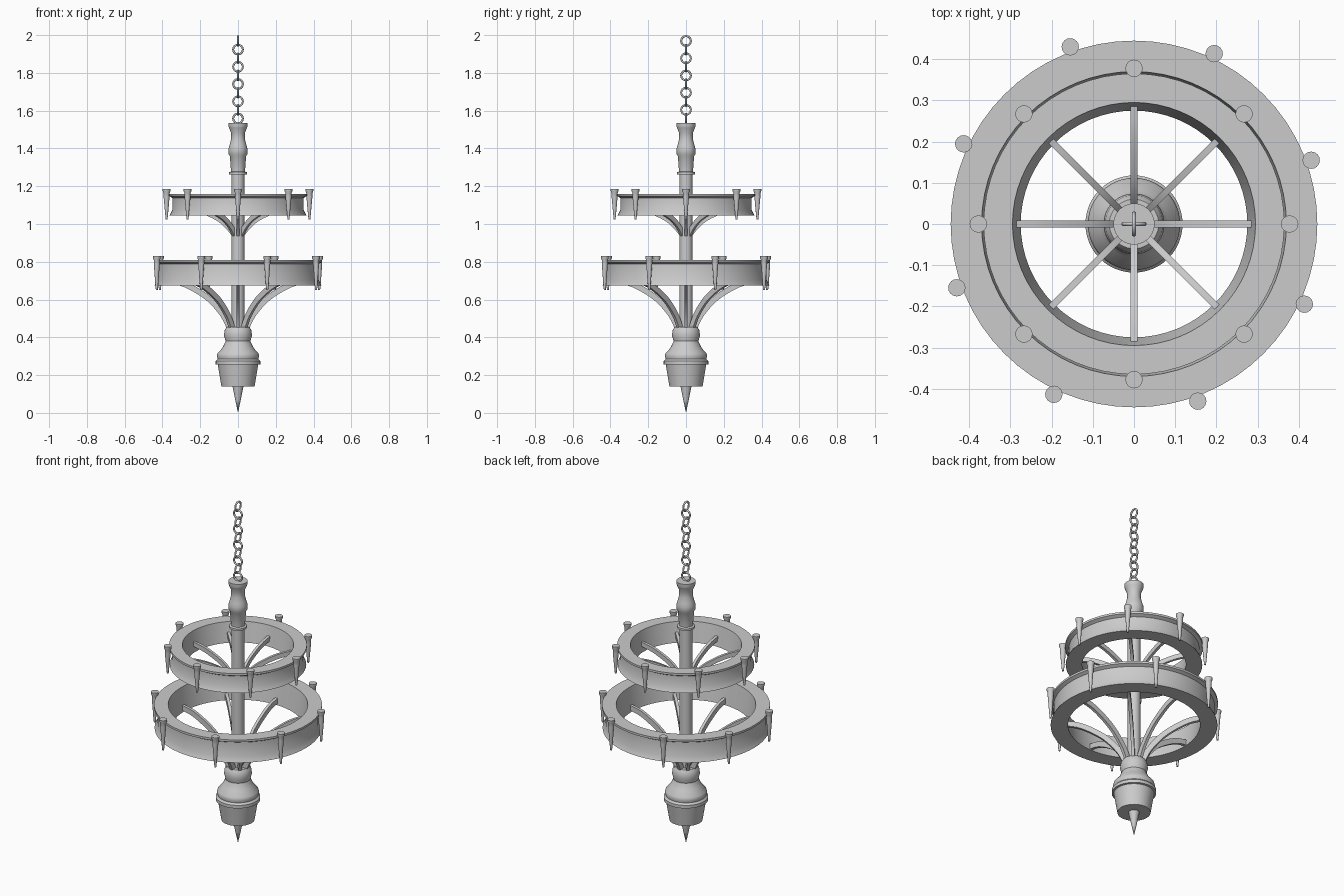
import bpy, bmesh, math
from mathutils import Vector, Matrix

if "Cube" in bpy.data.objects:
    bpy.data.objects.remove(bpy.data.objects["Cube"], do_unlink=True)

GREY = (0.6, 0.6, 0.6, 1.0)
metal = bpy.data.materials.new("grey_metal")
metal.use_nodes = True
metal.diffuse_color = GREY
metal.node_tree.nodes["Principled BSDF"].inputs["Base Color"].default_value = GREY


def finish(name, bm, angle=35):
    bmesh.ops.remove_doubles(bm, verts=bm.verts, dist=1e-5)
    bmesh.ops.recalc_face_normals(bm, faces=bm.faces)
    mesh = bpy.data.meshes.new(name)
    bm.to_mesh(mesh)
    bm.free()
    mesh.materials.append(metal)
    obj = bpy.data.objects.new(name, mesh)
    bpy.context.collection.objects.link(obj)
    bpy.ops.object.select_all(action="DESELECT")
    obj.select_set(True)
    bpy.context.view_layer.objects.active = obj
    bpy.ops.object.shade_smooth_by_angle(angle=math.radians(angle))
    return obj


def lathe(name, profile, segments=48, closed=False):
    """Spin an (r, z) profile round the z axis."""
    bm = bmesh.new()
    verts = [bm.verts.new((r, 0, z)) for r, z in profile]
    edges = [bm.edges.new(pair) for pair in zip(verts, verts[1:])]
    if closed:
        edges.append(bm.edges.new((verts[-1], verts[0])))
    bmesh.ops.spin(bm, geom=verts + edges, axis=(0, 0, 1), cent=(0, 0, 0),
                   angle=math.tau, steps=segments, use_merge=True)
    return finish(name, bm)


def copies_around(obj, count, start, radius=0.0):
    """Place linked copies evenly round the z axis."""
    base = obj.name
    for i in range(count):
        item = obj if i == 0 else obj.copy()
        if i:
            bpy.context.collection.objects.link(item)
        item.name = f"{base}_{i + 1}"
        a = start + math.tau * i / count
        item.location = (radius * math.cos(a), radius * math.sin(a), 0)
        item.rotation_euler.z = a


def arm(name, points, width, depth):
    """Sweep a rectangular bar along a smooth path in the xz plane."""
    p = [Vector((x, 0, z)) for x, z in points]
    p = [2 * p[0] - p[1]] + p + [2 * p[-1] - p[-2]]
    path = []
    for a, b, c, d in zip(p, p[1:], p[2:], p[3:]):
        for k in range(4):
            t = k / 4
            path.append(0.5 * (2 * b + (c - a) * t + (2 * a - 5 * b + 4 * c - d) * t ** 2
                               + (3 * b - a - 3 * c + d) * t ** 3))
    path.append(p[-2])
    bm = bmesh.new()
    rows = []
    for i, v in enumerate(path):
        t = (path[min(i + 1, len(path) - 1)] - path[max(i - 1, 0)]).normalized()
        n = Vector((-t.z, 0, t.x)) * depth / 2
        s = Vector((0, width / 2, 0))
        rows.append([bm.verts.new(v + q) for q in (n + s, n - s, -n - s, s - n)])
    for lo, hi in zip(rows, rows[1:]):
        for j in range(4):
            bm.faces.new((lo[j], lo[j - 1], hi[j - 1], hi[j]))
    bm.faces.new(rows[0])
    bm.faces.new(rows[-1])
    return finish(name, bm)


def ring(name, outer, inner, bottom, top):
    lathe(name, [(inner + 0.005, top), (outer, top), (outer, top - 0.012),
                 (outer - 0.018, top - 0.022), (outer - 0.018, bottom + 0.03),
                 (outer - 0.003, bottom), (inner - 0.015, bottom)], 64, closed=True)


def holder(name, top, height):
    """Flared cap over a tapering spike."""
    return lathe(name, [(0, top), (0.021, top), (0.021, top - 0.01),
                        (0.016, top - 0.022), (0.016, top - 0.04),
                        (0.007, top - height + 0.02), (0.005, top - height),
                        (0, top - height)], 16)


# Central pole and turned top fitting
lathe("pole", [(0, 0.42), (0.034, 0.42), (0.034, 1.27), (0, 1.27)], 32)
lathe("top_fitting", [(0, 1.262), (0.047, 1.262), (0.047, 1.274), (0.037, 1.278),
                      (0.043, 1.36), (0.05, 1.37), (0.05, 1.4), (0.044, 1.42),
                      (0.036, 1.45), (0.036, 1.48), (0.048, 1.51), (0.05, 1.515),
                      (0.05, 1.535), (0, 1.535)])

# Turned lower body and its point
lathe("lower_body", [(0, 0.455), (0.06, 0.455), (0.07, 0.44), (0.074, 0.41),
                     (0.066, 0.38), (0.07, 0.37), (0.082, 0.345), (0.108, 0.315),
                     (0.112, 0.3), (0.108, 0.285), (0.118, 0.275), (0.118, 0.257),
                     (0.107, 0.255), (0.088, 0.14), (0, 0.14)])
lathe("bottom_point", [(0, 0.145), (0.03, 0.145), (0.015, 0.07), (0, 0)], 24)

# Two rings with their hanging holders
ring("lower_ring", 0.445, 0.365, 0.675, 0.81)
ring("upper_ring", 0.365, 0.29, 1.045, 1.16)
copies_around(holder("lower_holder", 0.83, 0.18), 8, math.radians(19.8), 0.457)
copies_around(holder("upper_holder", 1.185, 0.16), 8, 0, 0.378)

# Curved arms carrying the rings
lower_path = [(0.04, 0.44), (0.08, 0.52), (0.15, 0.6), (0.23, 0.655), (0.3, 0.687), (0.37, 0.7)]
upper_path = [(0.02, 0.94), (0.05, 0.98), (0.1, 1.025), (0.17, 1.06), (0.23, 1.08), (0.29, 1.09)]
copies_around(arm("lower_arm", lower_path, 0.017, 0.03), 8, 0)
copies_around(arm("upper_arm", upper_path, 0.016, 0.026), 8, 0)

# Chain of alternating round links
for i in range(10):
    bpy.ops.mesh.primitive_torus_add(major_segments=24, minor_segments=8,
                                     major_radius=0.0255, minor_radius=0.0052,
                                     location=(0, 0, 1.969 - 0.0456 * i),
                                     rotation=(math.pi / 2, 0, 0 if i % 2 else math.pi / 2))
    link = bpy.context.object
    link.name = f"chain_link_{i + 1}"
    link.data.materials.append(metal)
    bpy.ops.object.shade_smooth_by_angle(angle=math.radians(60))
